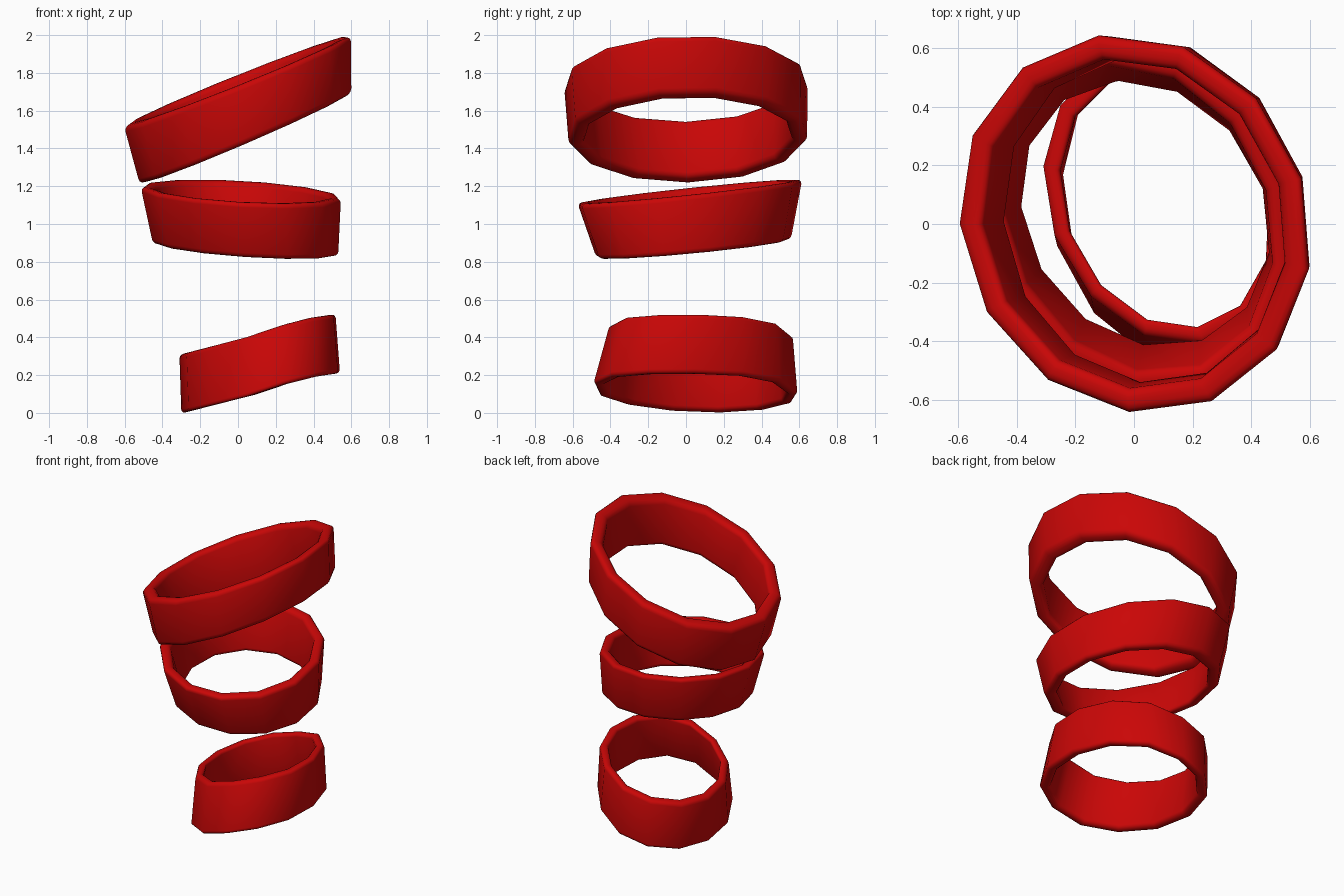
import bpy, bmesh
from math import cos, sin, pi, radians

cube = bpy.data.objects.get("Cube")
if cube:
    bpy.data.objects.remove(cube, do_unlink=True)

# Single red finish
red = bpy.data.materials.new("glossy_red")
red.use_nodes = True
RED = (0.59, 0.002, 0.002, 1)
red.diffuse_color = RED
red.node_tree.nodes["Principled BSDF"].inputs["Base Color"].default_value = RED

SIDES = 13


def rim_points(rim, start, skew, inset, wave):
    """Points of one tilted, skewed oval rim, fitted to its half widths."""
    (cx, cy, cz), (rx, ry), (rise_x, rise_y) = rim
    angles = [radians(start) + 2 * pi * i / SIDES for i in range(SIDES)]
    xs = [cos(a + radians(skew)) for a in angles]
    ys = [sin(a) for a in angles]
    mid_x, half_x = (max(xs) + min(xs)) / 2, (max(xs) - min(xs)) / 2
    mid_y, half_y = (max(ys) + min(ys)) / 2, (max(ys) - min(ys)) / 2
    points = []
    for x, y in zip(xs, ys):
        u = (x - mid_x) / half_x * (1 - inset / rx)
        v = (y - mid_y) / half_y * (1 - inset / ry)
        z = cz + rise_x * u + rise_y * v + wave * max(0, sin(pi * u))
        points.append((cx + rx * u, cy + ry * v, z))
    return points


def make_ring(name, top, bottom, start, skew, wall, wave=0):
    bm = bmesh.new()
    loops = [[bm.verts.new(p) for p in rim_points(rim, start, skew, inset, wave)]
             for rim, inset in ((bottom, 0), (top, 0), (top, wall), (bottom, wall))]
    # Outer wall, top rim, inner wall, bottom rim
    for k in range(4):
        a, b = loops[k], loops[(k + 1) % 4]
        for i in range(SIDES):
            j = (i + 1) % SIDES
            bm.faces.new((a[i], a[j], b[j], b[i]))
    bmesh.ops.recalc_face_normals(bm, faces=bm.faces)
    # Round both rims
    rim_edges = [e for e in bm.edges if e.calc_face_angle() > radians(48)]
    bmesh.ops.bevel(bm, geom=rim_edges, offset=wall * 0.36, segments=3,
                    profile=0.5, affect='EDGES', clamp_overlap=True)
    for f in bm.faces:
        f.smooth = True
    mesh = bpy.data.meshes.new(name)
    bm.to_mesh(mesh)
    bm.free()
    mesh.materials.append(red)
    ring = bpy.data.objects.new(name, mesh)
    bpy.context.collection.objects.link(ring)


# Each rim: centre, half widths, rise toward +x and +y
make_ring("upper_ring",
          ((-0.003, 0, 1.76), (0.6, 0.645), (0.243, 0.03)),
          ((0.04, 0.01, 1.453), (0.56, 0.63), (0.243, 0.03)), 180, 5, 0.082)
make_ring("middle_ring",
          ((0.015, 0.02, 1.172), (0.53, 0.595), (-0.02, 0.06)),
          ((0.04, 0.04, 0.868), (0.49, 0.515), (-0.025, 0.045)), 177, 9, 0.07)
make_ring("lower_ring",
          ((0.103, 0.08, 0.415), (0.413, 0.485), (0.107, 0)),
          ((0.12, 0.05, 0.104), (0.42, 0.54), (0.107, 0)), 166, 11, 0.058, 0.018)
